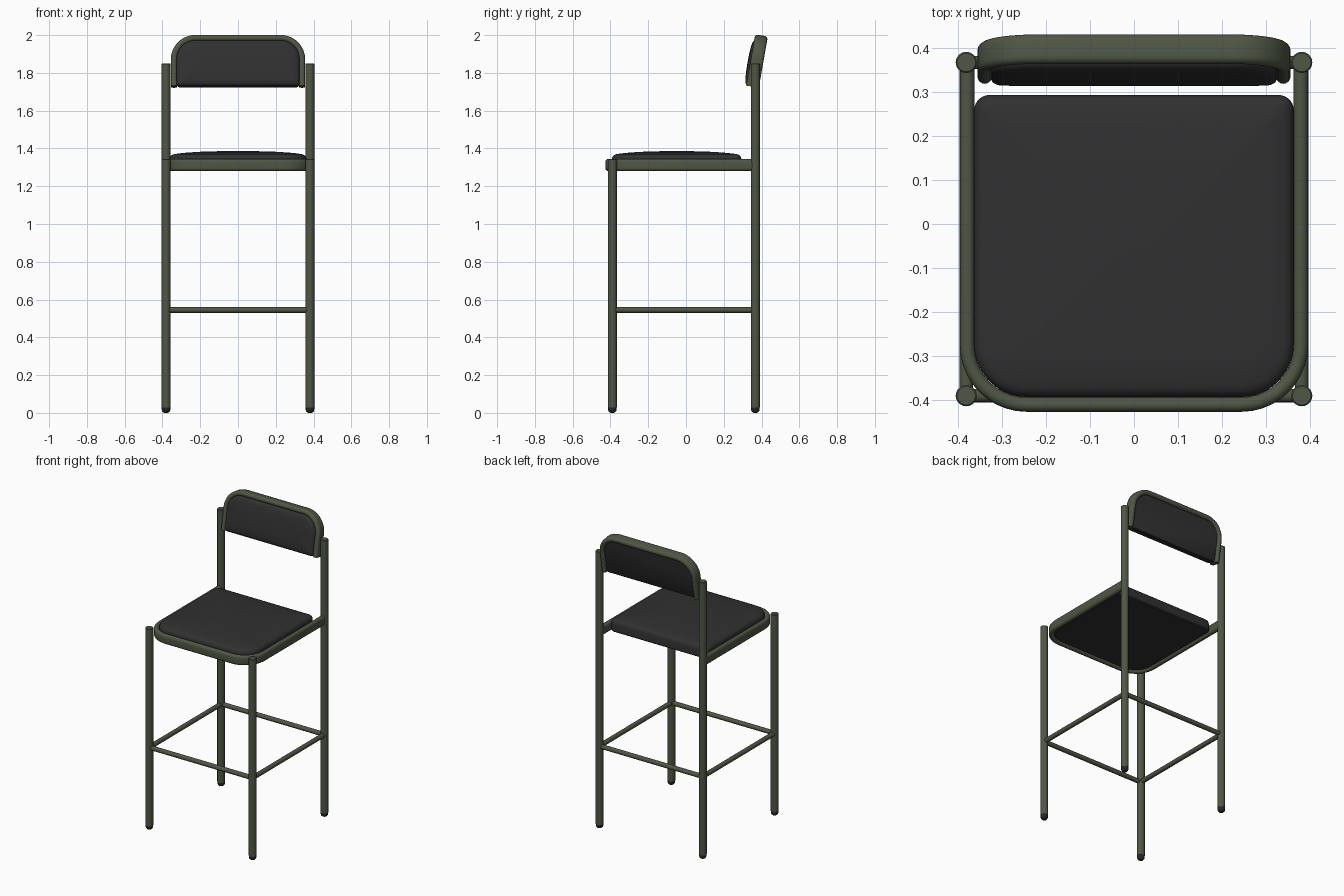
import bpy, bmesh, math
from mathutils import Vector, Matrix

if "Cube" in bpy.data.objects:
    bpy.data.objects.remove(bpy.data.objects["Cube"])


def material(name, rgb):
    m = bpy.data.materials.new(name)
    m.diffuse_color = (*rgb, 1)
    m.use_nodes = True
    m.node_tree.nodes["Principled BSDF"].inputs["Base Color"].default_value = m.diffuse_color
    return m


GREEN = material("green_metal", (0.078, 0.095, 0.058))
BLACK = material("black_upholstery", (0.03, 0.03, 0.03))
RUBBER = material("dark_rubber", (0.02, 0.02, 0.02))


def loft(name, rings, mat, matrix=Matrix()):
    """Skin a list of equal-length point rings and cap both ends."""
    bm = bmesh.new()
    rows = [[bm.verts.new(p) for p in r] for r in rings]
    n = len(rows[0])
    for a, b in zip(rows, rows[1:]):
        for i in range(n):
            j = (i + 1) % n
            bm.faces.new((a[i], a[j], b[j], b[i]))
    bm.faces.new(rows[0])
    bm.faces.new(rows[-1])
    bmesh.ops.recalc_face_normals(bm, faces=bm.faces)
    for f in bm.faces:
        f.smooth = True
    me = bpy.data.meshes.new(name)
    bm.to_mesh(me)
    bm.free()
    me.set_sharp_from_angle(angle=math.radians(40))
    me.materials.append(mat)
    ob = bpy.data.objects.new(name, me)
    ob.matrix_world = matrix
    bpy.context.collection.objects.link(ob)
    return ob


def rod(name, start, end, profile, mat, n=24):
    """Round bar: profile is (distance along axis, radius)."""
    start, end = Vector(start), Vector(end)
    q = (end - start).to_track_quat('Z', 'Y').to_matrix().to_4x4()
    rings = [[(r * math.cos(2 * math.pi * i / n), r * math.sin(2 * math.pi * i / n), d)
              for i in range(n)] for d, r in profile]
    return loft(name, rings, mat, Matrix.Translation(start) @ q)


def arc(cx, cy, r, a0, a1, n=10):
    return [(cx + r * math.cos(math.radians(a0 + (a1 - a0) * i / n)),
             cy + r * math.sin(math.radians(a0 + (a1 - a0) * i / n))) for i in range(n + 1)]


def u_tube(name, half_w, y_open, y_bend, r, half_t, half_d, matrix):
    """U bend in local XY (bend at +y) swept with a flat oval section."""
    path = [(half_w, y_open)] + arc(half_w - r, y_bend - r, r, 0, 90) \
        + arc(-half_w + r, y_bend - r, r, 90, 180) + [(-half_w, y_open)]
    path = [Vector(p) for p in path]
    section = arc(0, half_d - half_t, half_t, 0, 180, 8) + arc(0, half_t - half_d, half_t, 180, 360, 8)
    rings = []
    for i, p in enumerate(path):
        t = (path[min(i + 1, len(path) - 1)] - path[max(i - 1, 0)]).normalized()
        if i in (1, len(path) - 2):
            t = Vector((0, 1 if i == 1 else -1))
        nrm = Vector((t.y, -t.x))
        rings.append([(p.x + nrm.x * s, p.y + nrm.y * s, h) for s, h in section])
    return loft(name, rings, GREEN, matrix)


def cushion(name, half_w, y0, y1, r0, r1, layers, matrix):
    """Rounded pad; r0/r1 are corner radii at y0/y1, layers are (inset, height)."""
    rings = []
    for inset, h in layers:
        w, a, b = half_w - inset, y0 + inset, y1 - inset
        ra, rb = max(r0 - inset, 0.015), max(r1 - inset, 0.015)
        pts = arc(w - rb, b - rb, rb, 0, 90) + arc(rb - w, b - rb, rb, 90, 180) \
            + arc(ra - w, a + ra, ra, 180, 270) + arc(w - ra, a + ra, ra, 270, 360)
        rings.append([(x, y, h) for x, y in pts])
    return loft(name, rings, BLACK, matrix)


X, YF, YB, R = 0.381, -0.39, 0.367, 0.024
FOOT_Z = 0.545

# Legs with rounded rubber feet
for side, s in (("left", -1), ("right", 1)):
    for part, y, top in (("front", YF, 1.345), ("back", YB, 1.85)):
        rod(f"{part}_leg_{side}", (s * X, y, 0.028), (s * X, y, top),
            [(0, R), (top - 0.031, R), (top - 0.028, R - 0.003)], GREEN)
        rod(f"{part}_foot_{side}", (s * X, y, 0), (s * X, y, 1),
            [(0, 0.008), (0.003, 0.015), (0.009, 0.0205), (0.018, 0.023), (0.028, 0.023)], RUBBER)
    # Side footrest
    rod(f"side_footrest_{side}", (s * X, YF, FOOT_Z), (s * X, YB, FOOT_Z),
        [(0, 0.015), (YB - YF, 0.015)], GREEN, 16)

# Front and back footrests
for part, y in (("front", YF), ("back", YB)):
    rod(f"{part}_footrest", (-X, y, FOOT_Z), (X, y, FOOT_Z), [(0, 0.015), (2 * X, 0.015)], GREEN, 16)

# Seat rail, bend towards the front
flip = Matrix.Rotation(math.pi, 4, 'Z')
u_tube("seat_rail", 0.379, -0.36, 0.41, 0.135, 0.0165, 0.0325,
       Matrix.Translation((0, 0, 1.3125)) @ flip)

# Domed seat cushion
cushion("seat_cushion", 0.363, -0.393, 0.293, 0.12, 0.035,
        [(0.006, 1.29), (0, 1.296), (0, 1.345), (0.004, 1.357), (0.012, 1.365), (0.025, 1.370),
         (0.07, 1.376), (0.15, 1.382), (0.24, 1.385), (0.32, 1.386)], Matrix())

# Tilted backrest: local y runs up, local z runs towards the front
tilt = Matrix.Translation((0, 0.352, 1.727)) @ Matrix.Rotation(math.radians(90 - 10), 4, 'X')
u_tube("backrest_frame", 0.339, 0, 0.259, 0.115, 0.0165, 0.034, tilt)
cushion("backrest_cushion", 0.325, 0.0, 0.245, 0.015, 0.10,
        [(0.004, -0.022), (0, -0.018), (0, 0.026), (0.004, 0.034), (0.012, 0.040),
         (0.03, 0.044), (0.07, 0.047), (0.11, 0.048)], tilt)
